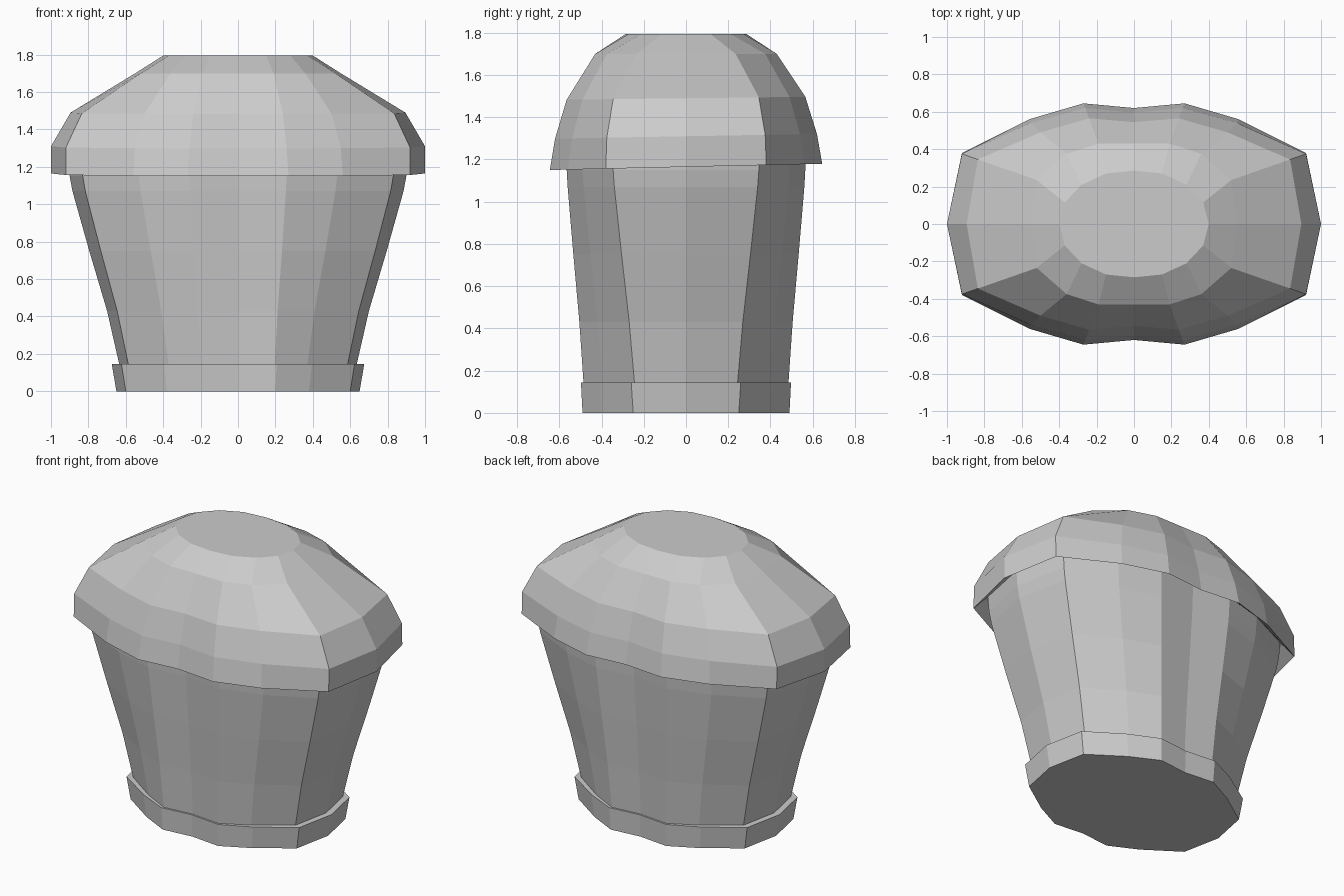
import bpy
import bmesh

if "Cube" in bpy.data.objects:
    bpy.data.objects.remove(bpy.data.objects["Cube"])


def full_ring(quarter):
    """Mirror five (x, y) points from +x to +y into a closed 16-point outline."""
    half = quarter + [(-x, y) for x, y in reversed(quarter[:-1])]
    return half + [(x, -y) for x, y in reversed(half[1:-1])]


def blend(a, b, t):
    return [(p[0] + (q[0] - p[0]) * t, p[1] + (q[1] - p[1]) * t) for p, q in zip(a, b)]


def loft(name, rings, cap_bottom=True, cap_top=True):
    """rings: list of (z, tilt along y, quarter outline)."""
    bm = bmesh.new()
    loops = [[bm.verts.new((x, y, z + tilt * y)) for x, y in full_ring(q)]
             for z, tilt, q in rings]
    for low, high in zip(loops, loops[1:]):
        for i in range(len(low)):
            j = (i + 1) % len(low)
            bm.faces.new((low[i], low[j], high[j], high[i]))
    if cap_bottom:
        bm.faces.new(loops[0][::-1])
    if cap_top:
        bm.faces.new(loops[-1])
    mesh = bpy.data.meshes.new(name)
    bm.to_mesh(mesh)
    bm.free()
    obj = bpy.data.objects.new(name, mesh)
    bpy.context.collection.objects.link(obj)
    return obj


# Baking case: base rim with a small ledge, then flaring wall
base = [(0.65, 0), (0.60, 0.25), (0.38, 0.40), (0.20, 0.49), (0, 0.47)]
mouth = [(0.90, 0), (0.83, 0.345), (0.53, 0.49), (0.26, 0.565), (0, 0.54)]
case_levels = [(0, 0), (0.145, 0.1), (0.145, -0.06), (0.43, 0.2),
               (0.75, 0.58), (1.07, 0.94), (1.15, 1.0), (1.25, 1.03)]
loft("baking_case", [(z, 0, blend(base, mouth, t)) for z, t in case_levels])

# Muffin top: hollow overhanging lip, faceted dome, flat crown
lip = [(1.0, 0), (0.92, 0.38), (0.56, 0.56), (0.27, 0.645), (0, 0.62)]
bulge = [(1.0, 0), (0.92, 0.375), (0.55, 0.54), (0.26, 0.62), (0, 0.595)]
shoulder = [(0.895, 0), (0.835, 0.345), (0.50, 0.49), (0.24, 0.565), (0, 0.545)]
upper = [(0.55, 0), (0.52, 0.235), (0.36, 0.375), (0.19, 0.43), (0, 0.43)]
crown = [(0.40, 0), (0.37, 0.115), (0.28, 0.21), (0.15, 0.27), (0, 0.285)]
loft("muffin_top", [
    (1.25, 0, blend(base, mouth, 1.03)),
    (1.165, 0.023, lip),
    (1.31, 0.018, bulge),
    (1.49, 0.012, shoulder),
    (1.70, 0, upper),
    (1.795, 0, crown),
], cap_bottom=False)
